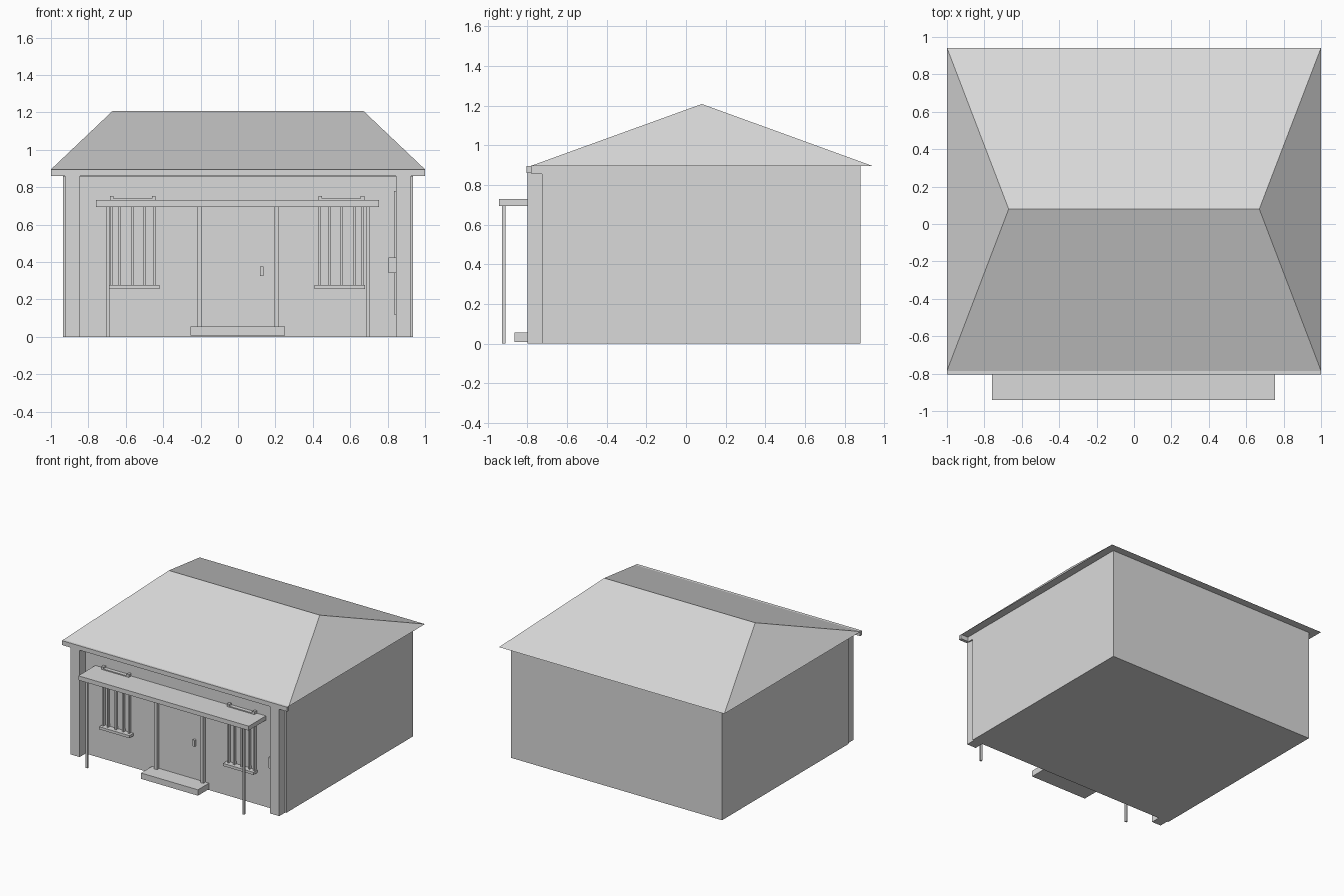
import bpy
import bmesh

cube = bpy.data.objects.get("Cube")
if cube:
    bpy.data.objects.remove(cube, do_unlink=True)

# Single plain colour
grey = bpy.data.materials.new("light grey")
grey.use_nodes = True
colour = (0.7, 0.7, 0.7, 1)
grey.diffuse_color = colour
grey.node_tree.nodes["Principled BSDF"].inputs["Base Color"].default_value = colour


def finish(name, bm):
    bmesh.ops.recalc_face_normals(bm, faces=bm.faces)
    mesh = bpy.data.meshes.new(name)
    bm.to_mesh(mesh)
    bm.free()
    mesh.materials.append(grey)
    obj = bpy.data.objects.new(name, mesh)
    bpy.context.scene.collection.objects.link(obj)
    return obj


def box(name, x, y, z):
    """Box from (min, max) spans."""
    bm = bmesh.new()
    bmesh.ops.create_cube(bm, size=1)
    for v in bm.verts:
        v.co = [s[0] if c < 0 else s[1] for c, s in zip(v.co, (x, y, z))]
    return finish(name, bm)


WALL = -0.725   # front wall plane
EAVE = 0.895
FRONT = -0.8    # pilaster front plane

# House body
box("walls", (-0.936, 0.936), (WALL, 0.88), (0, EAVE))

# Hipped roof: flat eave rectangle rising to a ridge
bm = bmesh.new()
eave = [bm.verts.new((x, y, EAVE)) for x, y in
        ((-1, -0.785), (1, -0.785), (1, 0.942), (-1, 0.942))]
ridge = [bm.verts.new((x, 0.08, 1.208)) for x in (-0.67, 0.67)]
a, b, c, d = eave
l, r = ridge
for face in ((a, b, c, d), (a, b, r, l), (b, c, r), (c, d, l, r), (d, a, l)):
    bm.faces.new(face)
finish("hip_roof", bm)

# Front eave
box("gutter", (-1, 1), (-0.805, -0.78), (0.86, EAVE))
box("eave_beam", (-0.936, 0.936), (-0.78, WALL), (0.855, EAVE))

# Corner pilasters and canopy posts
for side, s in (("right", -1), ("left", 1)):
    box(side + "_pilaster", sorted((s * 0.845, s * 0.926)), (FRONT, WALL), (0, 0.86))
    box(side + "_canopy_post", sorted((s * 0.688, s * 0.704)), (-0.927, -0.911), (0, 0.7))
    box(side + "_door_jamb", sorted((s * 0.192, s * 0.218)), (-0.752, WALL), (0.05, 0.695))

# Entrance
box("canopy", (-0.758, 0.755), (-0.942, WALL), (0.695, 0.73))
box("door_step", (-0.255, 0.25), (-0.865, WALL), (0.008, 0.055))
box("door_handle", (0.118, 0.137), (-0.745, WALL), (0.325, 0.375))

# Meter box with its pipe beside the left pilaster
box("meter_box", (0.805, 0.846), (-0.765, WALL), (0.34, 0.425))
box("meter_pipe", (0.833, 0.846), (-0.74, WALL), (0.12, 0.78))


# Barred windows
def window(side, s):
    def part(name, x0, x1, depth, z0, z1):
        xs = sorted((s * x0 - 0.005, s * x1 - 0.005))
        box(side + "_window_" + name, xs, (WALL - depth, WALL), (z0, z1))

    part("sill", 0.415, 0.685, 0.05, 0.255, 0.276)
    part("head", 0.435, 0.68, 0.03, 0.724, 0.738)
    for i, x in enumerate((0.435, 0.66)):
        part(f"head_end_{i}", x, x + 0.02, 0.03, 0.738, 0.752)
    # Outer frame and bars
    for i, x in enumerate((0.435, 0.487, 0.552, 0.622, 0.664)):
        part(f"bar_{i}", x, x + 0.012, 0.025, 0.276, 0.73)
    # Sash panels
    for i, x in enumerate((0.457, 0.563)):
        part(f"sash_{i}", x, x + 0.098, 0.006, 0.3, 0.73)


window("right", -1)
window("left", 1)
